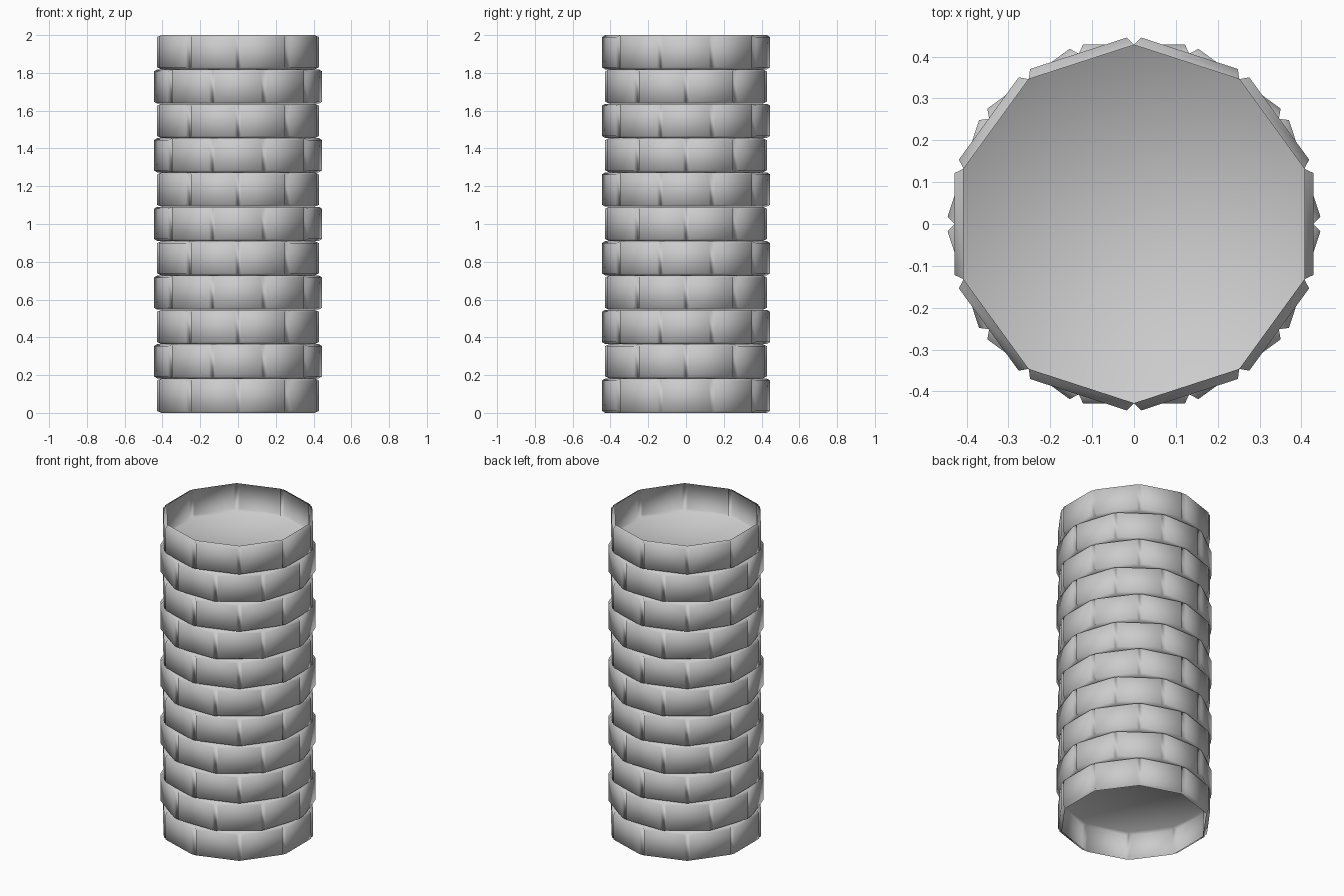
import bpy, bmesh
from math import sin, cos, pi

if "Cube" in bpy.data.objects:
    bpy.data.objects.remove(bpy.data.objects["Cube"])

SIDES, RINGS = 10, 11
R_IN = 0.428            # corner radius of the seams
H = 2.0 / RINGS         # height of one course
INSET, RAISE = 0.015, 0.022


def course(k):
    """One ten-sided ring of raised blocks, turned half a block on odd courses."""
    bm = bmesh.new()
    turn = pi / 2 + (pi / SIDES if k % 2 else 0)
    z0, z1 = k * H, (k + 1) * H
    if k > 0:
        z0 += 0.001
    low, high = [], []
    for i in range(SIDES):
        a = turn + 2 * pi * i / SIDES
        low.append(bm.verts.new((R_IN * cos(a), R_IN * sin(a), z0)))
        high.append(bm.verts.new((R_IN * cos(a), R_IN * sin(a), z1)))
    walls = []
    for i in range(SIDES):
        j = (i + 1) % SIDES
        walls.append(bm.faces.new((low[i], low[j], high[j], high[i])))
    # inner floors: the two ends of the tower stay open
    if k > 0:
        bm.faces.new(low[::-1])
    if k < RINGS - 1:
        bm.faces.new(high)
    bm.normal_update()
    # raise every wall panel into a chamfered block
    bmesh.ops.inset_individual(bm, faces=walls, thickness=INSET, depth=0)
    for f in walls:
        n = f.normal.copy()
        for v in f.verts:
            v.co += n * RAISE
    for f in bm.faces:
        f.smooth = True
    mesh = bpy.data.meshes.new("block_course")
    bm.to_mesh(mesh)
    bm.free()
    obj = bpy.data.objects.new(f"block_course_{k + 1:02d}", mesh)
    bpy.context.collection.objects.link(obj)


# stacked courses of the tower
for k in range(RINGS):
    course(k)
